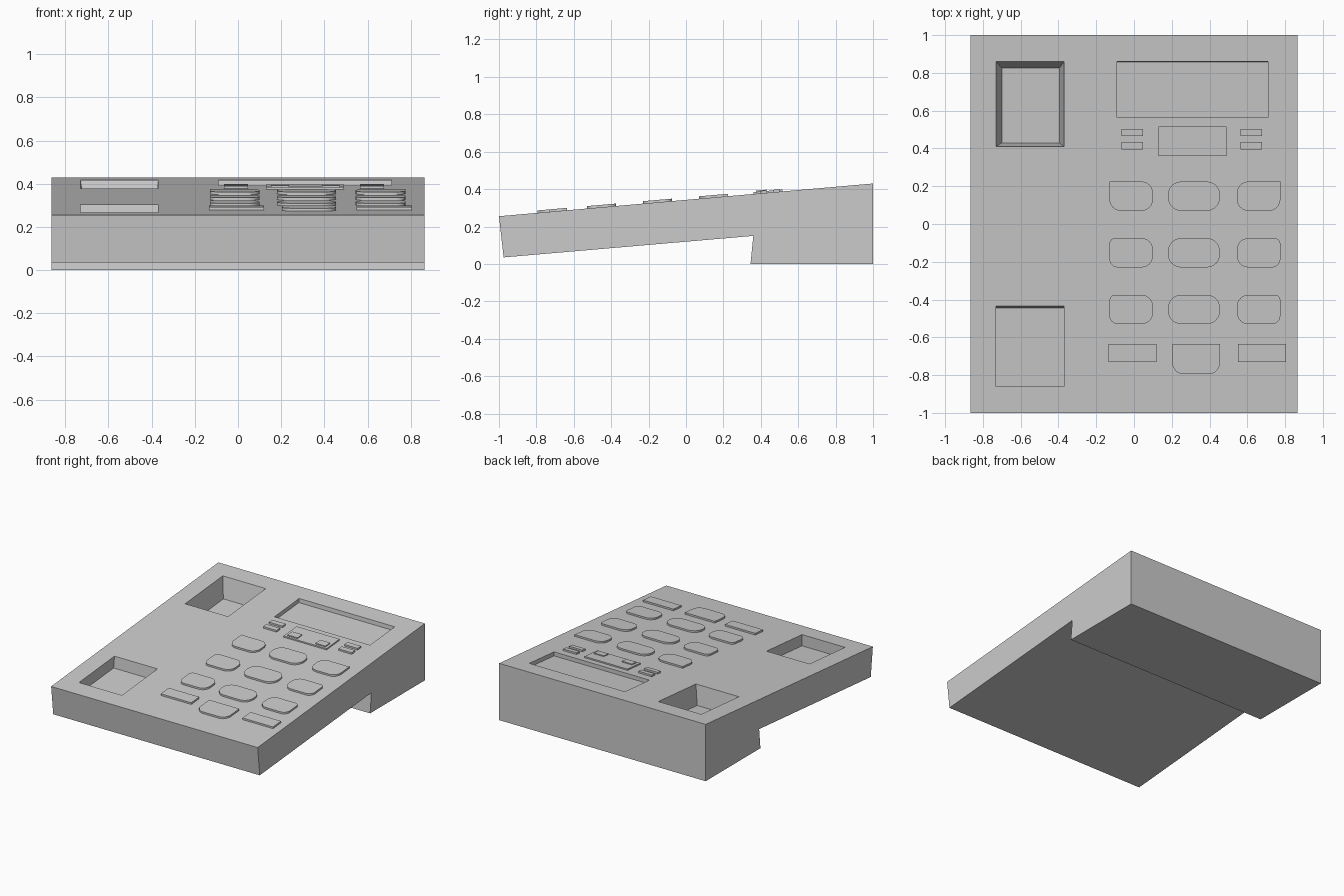
import bpy, bmesh, math

if "Cube" in bpy.data.objects:
    bpy.data.objects.remove(bpy.data.objects["Cube"])

SLOPE = 0.0875


def top_z(y):
    return 0.3425 + SLOPE * y


def finish(name, bm):
    bmesh.ops.recalc_face_normals(bm, faces=bm.faces)
    mesh = bpy.data.meshes.new(name)
    bm.to_mesh(mesh)
    bm.free()
    obj = bpy.data.objects.new(name, mesh)
    bpy.context.collection.objects.link(obj)
    return obj


def loft(name, lower, upper):
    """Close a solid between two matching outlines."""
    bm = bmesh.new()
    a = [bm.verts.new(p) for p in lower]
    b = [bm.verts.new(p) for p in upper]
    bm.faces.new(a[::-1])
    bm.faces.new(b)
    n = len(a)
    for i in range(n):
        j = (i + 1) % n
        bm.faces.new((a[i], a[j], b[j], b[i]))
    return finish(name, bm)


def outline(x0, x1, y0, y1, radii=(0, 0, 0, 0), seg=6):
    """Rectangle with radii for front-left, front-right, back-right, back-left."""
    pts = []
    corners = ((x0, y0, 1, 1), (x1, y0, -1, 1), (x1, y1, -1, -1), (x0, y1, 1, -1))
    for k, ((x, y, sx, sy), r) in enumerate(zip(corners, radii)):
        if r == 0:
            pts.append((x, y))
            continue
        for i in range(seg + 1):
            t = math.pi * (1 + k / 2 + i / seg / 2)
            pts.append((x + sx * r + r * math.cos(t), y + sy * r + r * math.sin(t)))
    return pts


def on_top(pts, h):
    return [(x, y, top_z(y) + h) for x, y in pts]


def key(name, x0, x1, y0, y1, radii=(0, 0, 0, 0), h=0.013, base=-0.01):
    pts = outline(x0, x1, y0, y1, radii)
    obj = loft(name, on_top(pts, base), on_top(pts, h))
    if any(radii):
        bpy.ops.object.select_all(action='DESELECT')
        obj.select_set(True)
        bpy.context.view_layer.objects.active = obj
        bpy.ops.object.shade_smooth_by_angle(angle=math.radians(30))
    return obj


# Wedge-shaped housing with a rear foot
profile = [(-0.975, 0.035), (0.36, 0.15), (0.345, 0), (1, 0), (1, 0.43), (-1, 0.255)]
body = loft("housing", [(-0.865, y, z) for y, z in profile],
            [(0.865, y, z) for y, z in profile])

# Recesses: rim rectangle, floor rectangle, depth
recesses = {
    "earpiece_recess": ((-0.73, -0.37, 0.41, 0.86), (-0.70, -0.395, 0.43, 0.825), 0.15),
    "mouthpiece_recess": ((-0.73, -0.37, -0.86, -0.435), (-0.73, -0.37, -0.86, -0.445), 0.085),
    "display_recess": ((-0.09, 0.71, 0.565, 0.86), (-0.09, 0.71, 0.565, 0.857), 0.03),
}
for name, (rim, floor, depth) in recesses.items():
    # extend the side walls a little above the surface
    e = 0.02 / depth
    above = [r + (r - f) * e for r, f in zip(rim, floor)]
    cutter = loft(name + "_cutter", on_top(outline(*floor), -depth),
                  on_top(outline(*above), 0.02))
    cutter.hide_render = True
    cutter.hide_set(True)
    mod = body.modifiers.new(name, 'BOOLEAN')
    mod.operation = 'DIFFERENCE'
    mod.solver = 'EXACT'
    mod.object = cutter

# Number keys, three rows of three; outer corners are tighter
S, B = 0.03, 0.06
for row, y0 in enumerate((0.07, -0.23, -0.53)):
    y1 = y0 + 0.155
    tip = 0 if row == 0 else S
    low = B if row == 0 else 0.045
    key(f"key_left_{row}", -0.13, 0.10, y0, y1, (low, B, B, tip))
    key(f"key_middle_{row}", 0.18, 0.455, y0, y1, (0.07,) * 4)
    key(f"key_right_{row}", 0.545, 0.775, y0, y1, (B, low, tip, B))

# Bottom row
key("key_bottom_middle", 0.203, 0.455, -0.795, -0.635, (B, B, 0, 0))
key("key_bottom_left", -0.135, 0.12, -0.73, -0.635)
key("key_bottom_right", 0.55, 0.805, -0.73, -0.635)

# Small function keys under the display
for side, x in (("left", -0.065), ("right", 0.565)):
    for level, y in (("lower", 0.395), ("upper", 0.465)):
        key(f"function_key_{side}_{level}", x, x + 0.112, y, y + 0.038)

# Menu panel with two raised rockers
key("menu_panel", 0.13, 0.49, 0.36, 0.515, h=0.010)
for side, x in (("left", 0.153), ("right", 0.388)):
    key(f"menu_rocker_{side}", x, x + 0.083, 0.375, 0.43, h=0.017, base=0.005)
